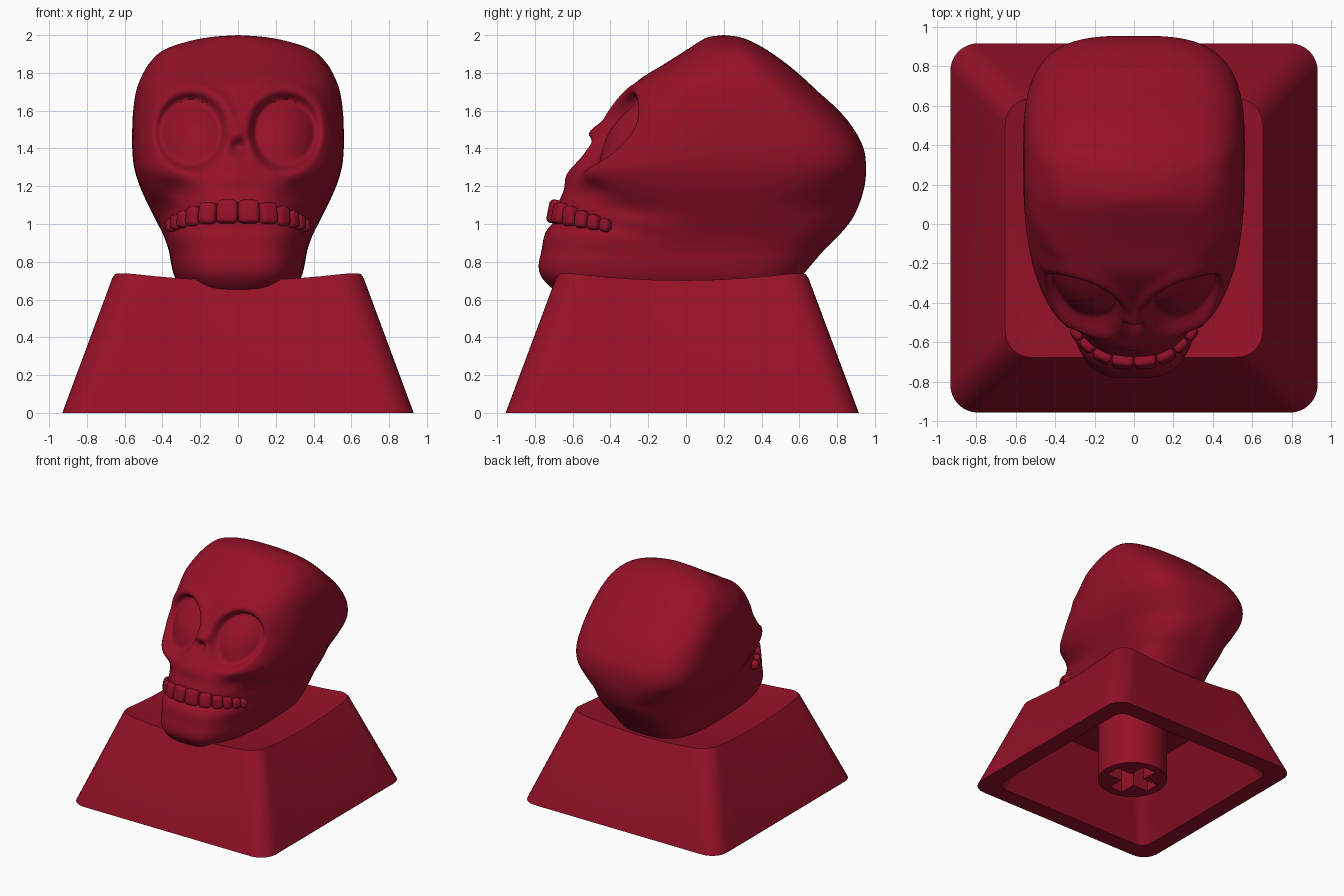
import bpy, bmesh, math
from mathutils import Vector

if "Cube" in bpy.data.objects:
    bpy.data.objects.remove(bpy.data.objects["Cube"])

red = bpy.data.materials.new("deep_red")
red.diffuse_color = (0.30, 0.0056, 0.021, 1)
red.use_nodes = True
red.node_tree.nodes["Principled BSDF"].inputs["Base Color"].default_value = red.diffuse_color


def finish(name, bm, angle=35):
    bmesh.ops.recalc_face_normals(bm, faces=bm.faces)
    me = bpy.data.meshes.new(name)
    bm.to_mesh(me)
    bm.free()
    me.materials.append(red)
    me.shade_smooth()
    me.set_sharp_from_angle(angle=math.radians(angle))
    ob = bpy.data.objects.new(name, me)
    bpy.context.collection.objects.link(ob)
    return ob


def loft(name, rings, angle=35):
    """Skin a list of equal closed rings and close both ends with a fan."""
    bm = bmesh.new()
    vs = [[bm.verts.new(p) for p in r] for r in rings]
    n = len(vs[0])
    for a, b in zip(vs, vs[1:]):
        for i in range(n):
            bm.faces.new((a[i], a[(i + 1) % n], b[(i + 1) % n], b[i]))
    for end in (vs[0], vs[-1]):
        c = bm.verts.new(sum((v.co for v in end), Vector()) / n)
        for i in range(n):
            bm.faces.new((end[i], end[(i + 1) % n], c))
    return finish(name, bm, angle)


def gauss(t):
    return math.exp(-t * t)


def smooth(a, b, t):
    t = min(1, max(0, (t - a) / (b - a)))
    return t * t * (3 - 2 * t)


# ---- keycap base: hollow tapered shell with a dished top ----
CY = -0.02


def rounded_rect(hx, hy, r, z):
    pts = []
    corners = [(1, 1), (-1, 1), (-1, -1), (1, -1)]
    for k, (sx, sy) in enumerate(corners):
        for i in range(9):
            a = math.pi / 2 * (k + i / 8)
            pts.append(Vector((sx * (hx - r) + r * math.cos(a), CY + sy * (hy - r) + r * math.sin(a), z)))
    out = []
    for i, p in enumerate(pts):
        out.append(p)
        if i % 9 == 8:
            q = pts[(i + 1) % len(pts)]
            out += [p.lerp(q, j / 12) for j in range(1, 12)]
    return out


def dish(ring, drop=0.0):
    return [Vector((p.x, p.y, 0.655 + 0.11 * (p.x ** 2 + (p.y - CY) ** 2) - drop)) for p in ring]


shell = [rounded_rect(0.50, 0.50, 0.08, 0.50), rounded_rect(0.78, 0.785, 0.09, 0.0),
         rounded_rect(0.93, 0.935, 0.14, 0.0)]
shell.append(dish(rounded_rect(0.665, 0.668, 0.135, 0), 0.02))
rim = rounded_rect(0.652, 0.655, 0.13, 0)
center = Vector((0, CY, 0))
shell += [dish([center.lerp(p, s) for p in rim]) for s in (1, 0.85, 0.7, 0.5, 0.3, 0.1)]
loft("keycap_base", shell, 30)

# ---- stem with a cross-shaped socket ----
bm = bmesh.new()
bmesh.ops.create_cone(bm, cap_ends=True, segments=48, radius1=0.28, radius2=0.28, depth=0.54)
bmesh.ops.translate(bm, verts=bm.verts, vec=(0, CY, 0.27))
stem = finish("stem", bm)
for i, size in enumerate([(0.42, 0.125), (0.125, 0.42)]):
    bm = bmesh.new()
    bmesh.ops.create_cube(bm, size=1)
    bmesh.ops.scale(bm, verts=bm.verts, vec=(*size, 0.8))
    bmesh.ops.translate(bm, verts=bm.verts, vec=(0, CY, 0))
    cutter = finish("socket_cutter_%d" % i, bm)
    cutter.data.shade_flat()
    cutter.hide_render = True
    cutter.hide_viewport = True
    mod = stem.modifiers.new("socket", 'BOOLEAN')
    mod.operation, mod.object, mod.solver = 'DIFFERENCE', cutter, 'EXACT'

# ---- skull: horizontal sections (height, front y, back y, half width, squareness) ----
SECTIONS = [
    (0.64, -0.66, 0.54, 0.27, 3.0), (0.66, -0.71, 0.56, 0.30, 3.2), (0.72, -0.765, 0.61, 0.335, 3.3),
    (0.78, -0.78, 0.66, 0.352, 3.3), (0.86, -0.765, 0.73, 0.367, 3.2), (0.94, -0.75, 0.81, 0.395, 3.0),
    (1.02, -0.72, 0.875, 0.435, 2.6), (1.10, -0.685, 0.915, 0.475, 2.4), (1.20, -0.625, 0.945, 0.52, 2.7),
    (1.30, -0.555, 0.953, 0.55, 3.2), (1.40, -0.50, 0.94, 0.56, 3.2), (1.50, -0.45, 0.89, 0.56, 3.0),
    (1.60, -0.385, 0.81, 0.555, 2.8), (1.70, -0.31, 0.70, 0.54, 2.7), (1.77, -0.24, 0.625, 0.515, 2.7),
    (1.85, -0.11, 0.53, 0.47, 2.6), (1.92, 0.0, 0.43, 0.395, 2.5), (1.965, 0.07, 0.35, 0.27, 2.4),
    (1.99, 0.12, 0.28, 0.14, 2.2), (2.0, 0.198, 0.202, 0.002, 2.0)]


def section(u):
    """Catmull-Rom blend of the section rows."""
    i = min(int(u), len(SECTIONS) - 2)
    t = u - i
    p = [SECTIONS[min(max(i + k, 0), len(SECTIONS) - 1)] for k in (-1, 0, 1, 2)]
    return [0.5 * (2 * b + (c - a) * t + (2 * a - 5 * b + 4 * c - d) * t * t + (3 * b - a - 3 * c + d) * t ** 3)
            for a, b, c, d in zip(*p)]


def outline(sec, th):
    z, yf, yb, w, n = sec
    yc = yf + 0.6 * (yb - yf)
    s, c = math.sin(th), math.cos(th)
    r = (abs(s) ** n + abs(c) ** n) ** (-1 / n)
    return Vector((w * r * s, yc - r * c * ((yc - yf) if c > 0 else (yb - yc)), z))


def mouth_line(y):
    return 0.985 - 0.17 * (y + 0.75)


def sculpt(p):
    """Push the plain form into face features."""
    x, y, z = abs(p.x), p.y, p.z
    front = smooth(0.05, -0.2, y)
    d = math.hypot((x - 0.25) / 0.19, (z - 1.485) / 0.205)
    # eye sockets with a soft filling, and brow ridge
    dy = 0.08 * smooth(1.08, 0.78, d) - 0.045 * max(0, 1 - (d / 0.85) ** 2)
    dy -= 0.025 * gauss((d - 1.2) / 0.15) * smooth(1.5, 1.6, z)
    # nose bridge, nostril rim, nostril, upper jaw
    dy -= 0.05 * gauss(x / 0.06) * gauss((z - 1.49) / 0.05)
    dy -= 0.035 * gauss(x / 0.11) * gauss((z - 1.39) / 0.07)
    dy += 0.065 * gauss(x / 0.042) * gauss((z - 1.405) / 0.04)
    dy -= 0.05 * gauss(x / 0.15) * gauss((z - 1.27) / 0.07)
    # cheek bone and the hollow under it
    dy -= 0.025 * gauss((x - 0.36) / 0.1) * gauss((z - 1.29) / 0.06)
    dy += 0.05 * gauss((x - 0.32) / 0.1) * gauss((z - 1.17) / 0.06)
    side = 1 - 0.08 * gauss((z - 1.07 + 0.12 * (y + 0.3)) / 0.07) * gauss((y + 0.35) / 0.25)
    # mouth groove above the lower jaw
    m = gauss((z - mouth_line(y) - 0.06) / 0.05) * smooth(0.0, -0.4, y)
    return Vector((p.x * side * (1 - 0.05 * m), y + dy * front + 0.04 * m * smooth(-0.3, -0.6, y), z))


rings = []
LEVELS, ANGLES = 130, 240
for k in range(LEVELS + 1):
    sec = section(k / LEVELS * (len(SECTIONS) - 1))
    ring = []
    for i in range(ANGLES):
        phi = 2 * math.pi * i / ANGLES
        ring.append(sculpt(outline(sec, phi - 0.4 * math.sin(phi))))
    rings.append(ring)
loft("skull", rings, 60)

# ---- upper teeth along the jaw arc, mirrored left and right ----
arc = section(6.6)
path = [outline(arc, i * 0.002) for i in range(700)]
dist, idx = 0.0, 0
start = 0.0
for k, width in enumerate((0.115, 0.1, 0.085, 0.075, 0.07, 0.06)):
    target = start + width / 2
    while dist < target:
        dist += (path[idx + 1] - path[idx]).length
        idx += 1
    start += width
    pos, tangent = path[idx], path[idx + 1] - path[idx - 1]
    height = 0.125 - 0.011 * k
    for side in (1, -1):
        bm = bmesh.new()
        bmesh.ops.create_cube(bm, size=1)
        bmesh.ops.scale(bm, verts=bm.verts, vec=(width * 0.97, 0.085, height))
        bmesh.ops.bevel(bm, geom=bm.edges[:], offset=0.024, segments=4, profile=0.5, affect='EDGES')
        tooth = finish("tooth_%s_%d" % ("right" if side > 0 else "left", k + 1), bm, 60)
        tooth.location = (side * pos.x * 0.96, pos.y + 0.012, mouth_line(pos.y) + 0.025 + height / 2)
        tooth.rotation_euler = (-0.2 if k < 2 else -0.1, 0, side * math.atan2(tangent.y, tangent.x))
